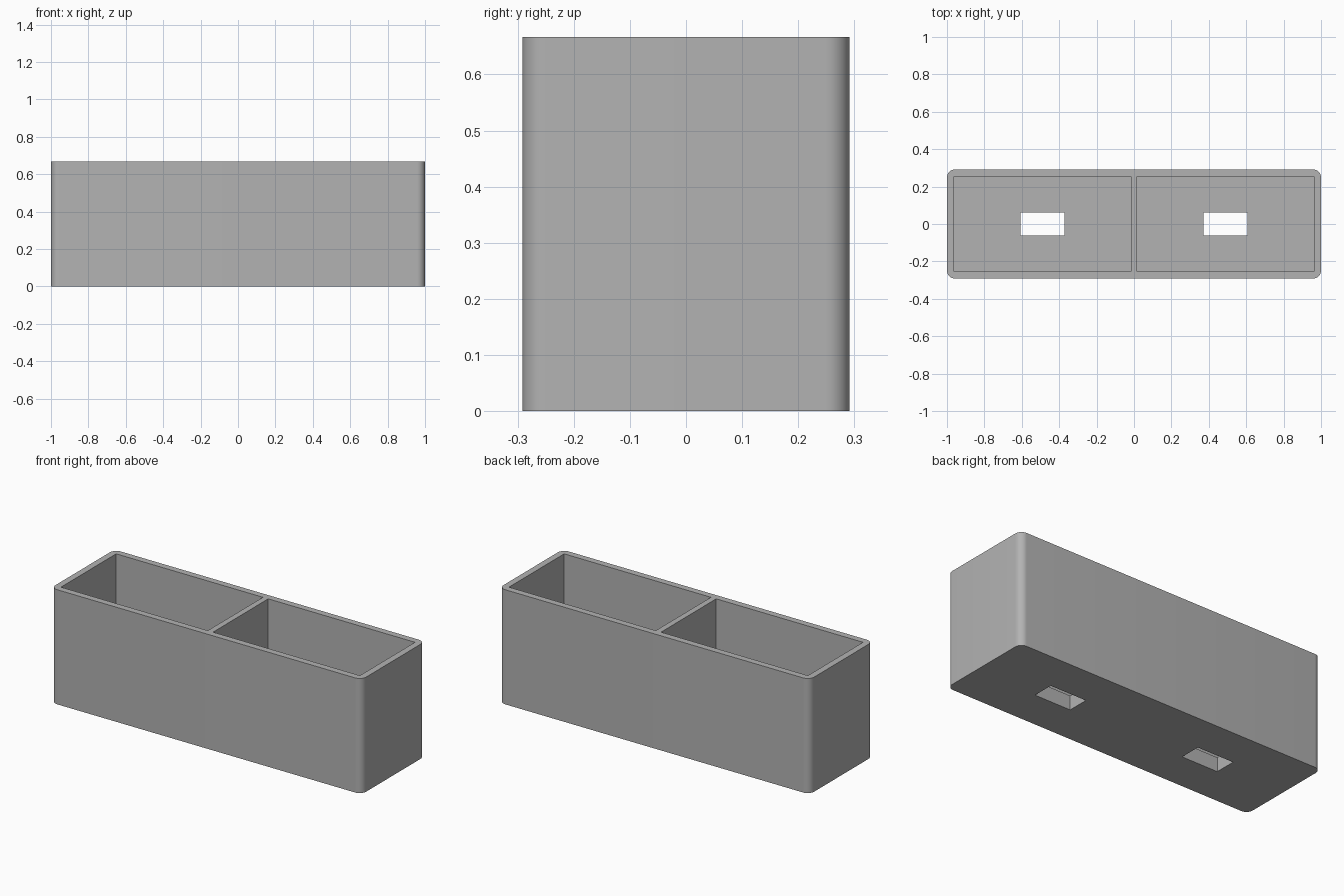
import bpy
import bmesh
import math
from mathutils import Matrix

if "Cube" in bpy.data.objects:
    bpy.data.objects.remove(bpy.data.objects["Cube"], do_unlink=True)

LENGTH, DEPTH, HEIGHT = 2.0, 0.583, 0.667
WALL, DIVIDER, FLOOR = 0.038, 0.034, 0.083
CORNER = 0.042
HOLE_X, HOLE_Y = 0.234, 0.125


def make_box(name, size, centre, corner=0.0):
    """Box with optionally rounded upright edges."""
    bm = bmesh.new()
    bmesh.ops.create_cube(bm, size=1.0, matrix=Matrix.LocRotScale(centre, None, size))
    if corner:
        upright = [e for e in bm.edges
                   if abs(e.verts[0].co.z - e.verts[1].co.z) > 0.1]
        bmesh.ops.bevel(bm, geom=upright, offset=corner, segments=10,
                        profile=0.5, affect='EDGES')
    bmesh.ops.recalc_face_normals(bm, faces=bm.faces)
    mesh = bpy.data.meshes.new(name)
    bm.to_mesh(mesh)
    bm.free()
    obj = bpy.data.objects.new(name, mesh)
    bpy.context.collection.objects.link(obj)
    return obj


def cut(target, cutter):
    """Subtract the cutter, apply the result and discard the cutter."""
    cutter.hide_render = True
    mod = target.modifiers.new("cut", 'BOOLEAN')
    mod.operation = 'DIFFERENCE'
    mod.solver = 'EXACT'
    mod.object = cutter
    bpy.context.view_layer.objects.active = target
    bpy.ops.object.modifier_apply(modifier=mod.name)
    bpy.data.objects.remove(cutter, do_unlink=True)


# Outer body with rounded upright corners
box = make_box("divided_box", (LENGTH, DEPTH, HEIGHT), (0, 0, HEIGHT / 2), CORNER)

# Two open compartments, each with a slot through the floor
pocket_x = LENGTH / 2 - WALL - DIVIDER / 2
pocket_y = DEPTH - 2 * WALL
for side in (-1, 1):
    x = side * (DIVIDER + pocket_x) / 2
    cut(box, make_box("compartment_cutter", (pocket_x, pocket_y, HEIGHT),
                      (x, 0, FLOOR + HEIGHT / 2)))
    cut(box, make_box("slot_cutter", (HOLE_X, HOLE_Y, 4 * FLOOR), (x, 0, 0)))

# Plain grey material
grey = bpy.data.materials.new("grey")
grey.use_nodes = True
colour = (0.45, 0.45, 0.45, 1.0)
grey.diffuse_color = colour
grey.node_tree.nodes["Principled BSDF"].inputs["Base Color"].default_value = colour
box.data.materials.clear()
box.data.materials.append(grey)

# Smooth the rounded corners, keep the rims sharp
bpy.ops.object.select_all(action='DESELECT')
box.select_set(True)
bpy.context.view_layer.objects.active = box
bpy.ops.object.shade_smooth_by_angle(angle=math.radians(30))
